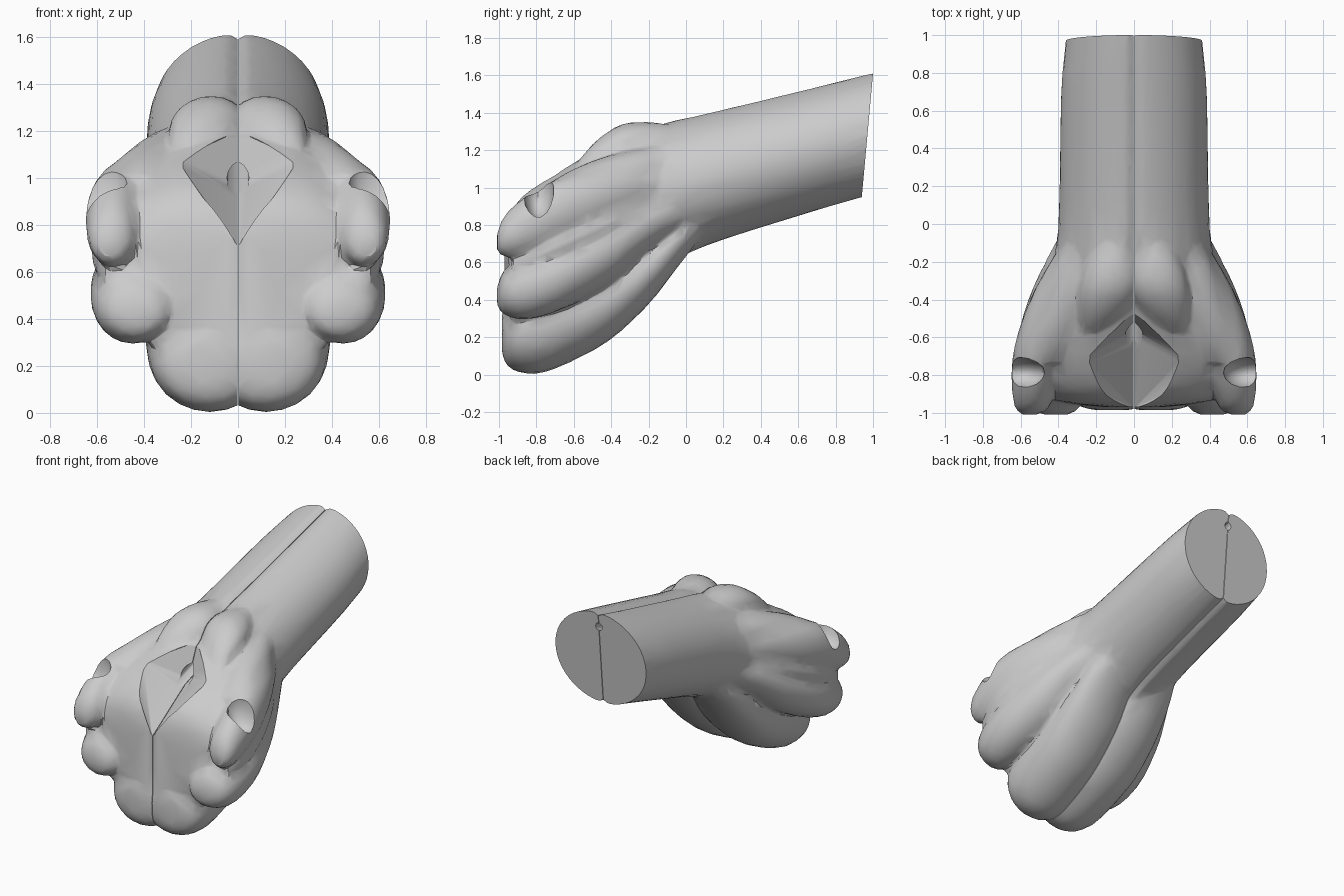
import bpy, bmesh, math
from mathutils import Vector, Matrix

if "Cube" in bpy.data.objects:
    bpy.data.objects.remove(bpy.data.objects["Cube"])

def smooth_rows(rows, steps=5):
    """Catmull-Rom interpolation through rows of numbers."""
    out = []
    for i in range(len(rows) - 1):
        a, b, c, d = rows[max(i-1, 0)], rows[i], rows[i+1], rows[min(i+2, len(rows)-1)]
        for k in range(steps):
            t = k / steps
            out.append([0.5*(2*q + (r-p)*t + (2*p-5*q+4*r-s)*t*t + (3*q-p-3*r+s)*t**3)
                        for p, q, r, s in zip(a, b, c, d)])
    return out + [rows[-1]]

def loft(bm, rings):
    vs = [[bm.verts.new(p) for p in ring] for ring in rings]
    n = len(vs[0])
    faces = [bm.faces.new((a[i], a[(i+1) % n], b[(i+1) % n], b[i]))
             for a, b in zip(vs, vs[1:]) for i in range(n)]
    faces += [bm.faces.new(vs[0]), bm.faces.new(vs[-1])]
    bmesh.ops.recalc_face_normals(bm, faces=faces)

def finger(bm, rows):
    """Elliptical tube; rows are y, x, z, x radius, z radius."""
    rings = []
    for y, x, z, rx, rz in smooth_rows(rows):
        rings.append([(x + rx*math.cos(i*math.tau/24), y, z + rz*math.sin(i*math.tau/24))
                      for i in range(24)])
    loft(bm, rings)

def forearm_and_palm(bm, rows):
    """Half body; rows are y, bottom, top, half width, squareness."""
    rings = []
    for y, zb, zt, w, n in smooth_rows(rows):
        mid, h, ring = (zb+zt)/2, (zt-zb)/2, []
        for i in range(41):
            a = -math.pi/2 + math.pi*i/40
            x = w * max(math.cos(a), 0)**(2/n)
            s = math.copysign(abs(math.sin(a))**(2/n), a)
            groove = 1 - 0.08*max(0, 1 - x/0.04)**2
            ring.append((x, y, mid + h*s*groove))
        ring += [(-0.06, y, ring[-1][2]), (-0.06, y, ring[0][2])]
        rings.append(ring)
    loft(bm, rings)

def new_object(name, bm):
    me = bpy.data.meshes.new(name)
    bm.to_mesh(me)
    bm.free()
    ob = bpy.data.objects.new(name, me)
    bpy.context.collection.objects.link(ob)
    return ob

def apply_modifiers(ob):
    dg = bpy.context.evaluated_depsgraph_get()
    me = bpy.data.meshes.new_from_object(ob.evaluated_get(dg))
    ob.modifiers.clear()
    ob.data = me

def cut(ob, cutter):
    m = ob.modifiers.new("cut", 'BOOLEAN')
    m.operation, m.solver, m.object = 'DIFFERENCE', 'EXACT', cutter
    apply_modifiers(ob)
    bpy.data.objects.remove(cutter)

bm = bmesh.new()
# forearm widening into the palm
forearm_and_palm(bm, [
    (1.08, .98, 1.63, .355, 2), (.98, .955, 1.61, .36, 2), (.7, .875, 1.54, .385, 2),
    (.12, .69, 1.40, .395, 2), (-.1, .575, 1.35, .41, 2), (-.3, .42, 1.28, .45, 2.1),
    (-.5, .33, 1.19, .50, 2.4), (-.7, .3, 1.08, .54, 2.8), (-.86, .24, .97, .50, 3),
    (-.935, .22, .87, .42, 2.8), (-.97, .26, .76, .15, 2)])
# lowest finger, thick at the heel of the hand
finger(bm, [(-.985, .12, .22, .09, .1), (-.96, .12, .21, .18, .155), (-.9, .12, .23, .24, .215),
            (-.78, .12, .26, .265, .253), (-.6, .13, .32, .265, .245), (-.4, .14, .41, .255, .22),
            (-.2, .15, .56, .23, .185), (-.04, .17, .72, .18, .14), (.1, .19, .84, .1, .08)])
# second finger
finger(bm, [(-1.01, .41, .42, .06, .05), (-.97, .43, .44, .14, .12), (-.85, .45, .47, .17, .175),
            (-.65, .44, .54, .185, .185), (-.4, .38, .67, .18, .18), (-.2, .31, .8, .16, .14),
            (.02, .25, .9, .1, .09)])
# narrow third finger
finger(bm, [(-.93, .52, .58, .05, .05), (-.7, .53, .68, .095, .085), (-.4, .46, .81, .09, .085),
            (-.15, .36, .93, .05, .05)])
# top finger
finger(bm, [(-1.01, .55, .71, .04, .05), (-.97, .54, .74, .09, .11), (-.86, .53, .79, .117, .16),
            (-.7, .515, .86, .127, .18), (-.5, .46, .92, .13, .17), (-.3, .36, .98, .14, .15),
            (-.1, .28, 1.02, .1, .1)])
# sloping back of the hand
finger(bm, [(.02, .2, 1.1, .1, .1), (-.15, .26, 1.09, .13, .13), (-.3, .3, 1.05, .16, .15),
            (-.45, .35, 1.02, .16, .14), (-.6, .41, .97, .165, .13), (-.74, .46, .92, .14, .1)])
# raised knuckle on top
finger(bm, [(0, .1, 1.26, .05, .06), (-.2, .11, 1.24, .14, .11), (-.35, .13, 1.215, .16, .12),
            (-.48, .17, 1.16, .12, .09), (-.57, .22, 1.1, .06, .05)])
hand = new_object("right_hand", bm)

# fuse into one skin
m = hand.modifiers.new("fuse", 'REMESH')
m.mode, m.voxel_size = 'VOXEL', 0.014
m = hand.modifiers.new("soften", 'SMOOTH')
m.factor, m.iterations = 0.5, 8
m = hand.modifiers.new("facets", 'DECIMATE')
m.ratio = 0.035
apply_modifiers(hand)

# flat inner side and tilted wrist end
bm = bmesh.new()
bm.from_mesh(hand.data)
for co, no in (((.002, 0, 0), (-1, 0, 0)), ((0, .94, .95), (0, .66, -.06))):
    bmesh.ops.bisect_plane(bm, geom=bm.verts[:] + bm.edges[:] + bm.faces[:],
                           plane_co=co, plane_no=no, clear_outer=True)
    bmesh.ops.holes_fill(bm, edges=[e for e in bm.edges if e.is_boundary], sides=0)
bmesh.ops.triangulate(bm, faces=[f for f in bm.faces if len(f.verts) > 4])
bmesh.ops.recalc_face_normals(bm, faces=bm.faces)
bm.to_mesh(hand.data)
bm.free()

# hollow between the hands
bm = bmesh.new()
rim = [(0, -.46, 1.2), (.26, -.71, 1.08), (.18, -.89, .96), (.09, -.94, .86)]
for x, y, z in rim:
    for s in (1, -1):
        bm.verts.new((s*x, y, z))
        bm.verts.new((s*x, y - .25, z + .3))
for p in [(0, -.975, .71), (0, -1.2, 1.0), (0, -.56, .97)]:
    bm.verts.new(p)
bmesh.ops.remove_doubles(bm, verts=bm.verts, dist=1e-4)
bmesh.ops.convex_hull(bm, input=bm.verts)
cut(hand, new_object("hollow_cutter", bm))

# narrow bore through the forearm
a, b = Vector((0, -.8, .93)), Vector((0, 1.1, 1.545))
bm = bmesh.new()
bmesh.ops.create_cone(bm, cap_ends=True, segments=12, radius1=.05, radius2=.025, depth=(b-a).length,
                      matrix=Matrix.Translation((a+b)/2) @ (b-a).to_track_quat('Z', 'Y').to_matrix().to_4x4())
cut(hand, new_object("bore_cutter", bm))

# nail notch on the top finger
bm = bmesh.new()
bmesh.ops.create_uvsphere(bm, u_segments=16, v_segments=10, radius=1,
                          matrix=Matrix.Translation((.61, -.79, 1.0)) @ Matrix.Diagonal((.14, .085, .165, 1)))
cut(hand, new_object("nail_cutter", bm))

# mirrored left hand
left = hand.copy()
left.data = hand.data.copy()
left.name = "left_hand"
bpy.context.collection.objects.link(left)
left.data.transform(Matrix.Diagonal((-1, 1, 1, 1)))
left.data.flip_normals()

for ob in (hand, left):
    bpy.ops.object.select_all(action='DESELECT')
    ob.select_set(True)
    bpy.context.view_layer.objects.active = ob
    bpy.ops.object.shade_smooth_by_angle(angle=math.radians(30))
